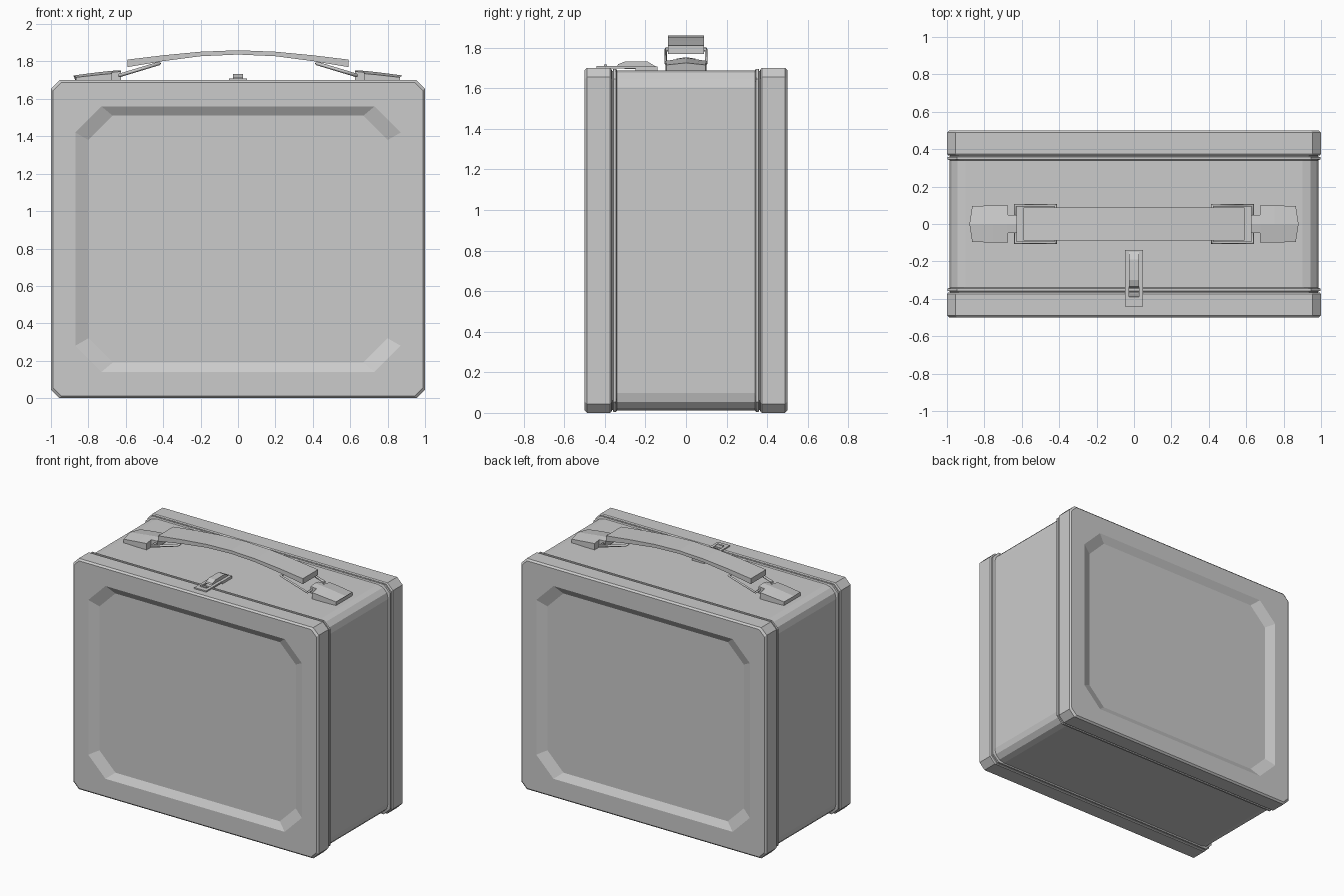
import bpy, bmesh
from math import sin, cos, pi

if "Cube" in bpy.data.objects:
    bpy.data.objects.remove(bpy.data.objects["Cube"])


def loft(name, rings, mirror=False):
    """Skin a list of equal-length point rings and cap both ends."""
    bm = bmesh.new()
    vs = [[bm.verts.new(p) for p in r] for r in rings]
    n = len(rings[0])
    for a, b in zip(vs, vs[1:]):
        for i in range(n):
            j = (i + 1) % n
            bm.faces.new((a[i], a[j], b[j], b[i]))
    bm.faces.new(vs[0][::-1])
    bm.faces.new(vs[-1])
    bmesh.ops.recalc_face_normals(bm, faces=bm.faces)
    me = bpy.data.meshes.new(name)
    bm.to_mesh(me)
    bm.free()
    ob = bpy.data.objects.new(name, me)
    bpy.context.collection.objects.link(ob)
    if mirror:
        ob.modifiers.new("Mirror", 'MIRROR')
    return ob


def wire(name, pts, r, closed=False, mirror=False):
    """Thin square-section bent wire."""
    cu = bpy.data.curves.new(name, 'CURVE')
    cu.dimensions = '3D'
    cu.bevel_depth = r
    cu.bevel_resolution = 0
    cu.use_fill_caps = True
    sp = cu.splines.new('POLY')
    sp.points.add(len(pts) - 1)
    for p, c in zip(sp.points, pts):
        p.co = (*c, 1)
    sp.use_cyclic_u = closed
    ob = bpy.data.objects.new(name, cu)
    bpy.context.collection.objects.link(ob)
    bpy.ops.object.select_all(action='DESELECT')
    ob.select_set(True)
    bpy.context.view_layer.objects.active = ob
    bpy.ops.object.convert(target='MESH')
    ob = bpy.context.view_layer.objects.active
    ob.name = name
    if mirror:
        ob.modifiers.new("Mirror", 'MIRROR')
    return ob


def box_ring(y, w, h, c, rounded=False, k=3):
    """Rectangle in XZ with cut (or rounded) corners, k segments per corner."""
    pts = []
    for sx, sz in ((1, 1), (-1, 1), (-1, -1), (1, -1)):
        corner = []
        for i in range(k + 1):
            t = i / k
            if rounded:
                u, v = 1 - cos(t * pi / 2), 1 - sin(t * pi / 2)
            else:
                u, v = t, 1 - t
            corner.append((sx * (w - c * u), y, 0.85 + sz * (h - c * v)))
        pts += corner if sx * sz > 0 else corner[::-1]
    return pts


# Case: recessed panel, front lid, bead, centre body, mirrored to the back
half = [
    (-0.47, 0.80, 0.66, 0.13), (-0.50, 0.87, 0.71, 0.14),
    (-0.50, 0.988, 0.838, 0.043), (-0.488, 1.0, 0.85, 0.045),
    (-0.375, 1.0, 0.85, 0.045), (-0.367, 0.994, 0.844, 0.045),
    (-0.365, 0.984, 0.836, 0.05), (-0.361, 0.984, 0.836, 0.05),
    (-0.358, 0.996, 0.846, 0.05), (-0.345, 0.996, 0.846, 0.05),
    (-0.34, 0.986, 0.838, 0.085, True),
]
rings = [box_ring(*s) for s in half]
rings += [box_ring(-s[0], *s[1:]) for s in reversed(half)]
loft("case_body", rings)

# Handle strap
arch = [(-0.59, 1.77, 1.81), (-0.4, 1.802, 1.833), (-0.2, 1.828, 1.852), (0, 1.837, 1.86)]
arch += [(-x, a, b) for x, a, b in arch[-2::-1]]
loft("handle_strap", [[(x, -0.088, a), (x, 0.088, a), (x, 0.088, b), (x, -0.088, b)]
                      for x, a, b in arch])

# Handle mounts: ridged blocks with a narrow tab towards the handle
mount = [(0.88, 0.865, 0.095, 1.715, 1.725), (0.75, 0.75, 0.1, 1.728, 1.742),
         (0.675, 0.675, 0.1, 1.735, 1.75), (0.675, 0.675, 0.047, 1.743, 1.75),
         (0.625, 0.625, 0.047, 1.746, 1.753)]
loft("handle_mount", [[(xs, -w, 1.685 if x > 0.65 else 1.7), (xs, -w, ze), (x, 0, zc),
                       (xs, w, ze), (xs, w, 1.685 if x > 0.65 else 1.7)]
                      for x, xs, w, ze, zc in mount], mirror=True)

# Wire loops joining strap and mounts
wire("handle_loop", [(0.42, -0.06, 1.79), (0.42, -0.1, 1.79), (0.635, -0.1, 1.725),
                     (0.635, 0.1, 1.725), (0.42, 0.1, 1.79), (0.42, 0.06, 1.79)],
     0.01, mirror=True)


# Latch: hinge plate, raised lever, wire bail and catch
def slab(name, w, prof):
    loft(name, [[(x, y, z) for y, z in prof] for x in (-w, w)])


slab("latch_plate", 0.049, [(-0.25, 1.685), (-0.25, 1.707), (-0.14, 1.707), (-0.14, 1.685)])
slab("latch_lever", 0.027, [(-0.34, 1.708), (-0.335, 1.718), (-0.3, 1.732), (-0.19, 1.732),
                            (-0.15, 1.708), (-0.15, 1.695), (-0.3, 1.695)])
for s in (-1, 1):
    loft("latch_rail", [[(s * x, y, z) for x, z in
                         ((0.027, 1.698), (0.049, 1.698), (0.049, 1.709), (0.027, 1.709))]
                        for y in (-0.44, -0.25)])
slab("latch_front_bar", 0.027, [(-0.44, 1.698), (-0.44, 1.709), (-0.405, 1.709), (-0.405, 1.698)])
slab("latch_catch", 0.026, [(-0.405, 1.695), (-0.405, 1.717), (-0.39, 1.717), (-0.385, 1.695)])
